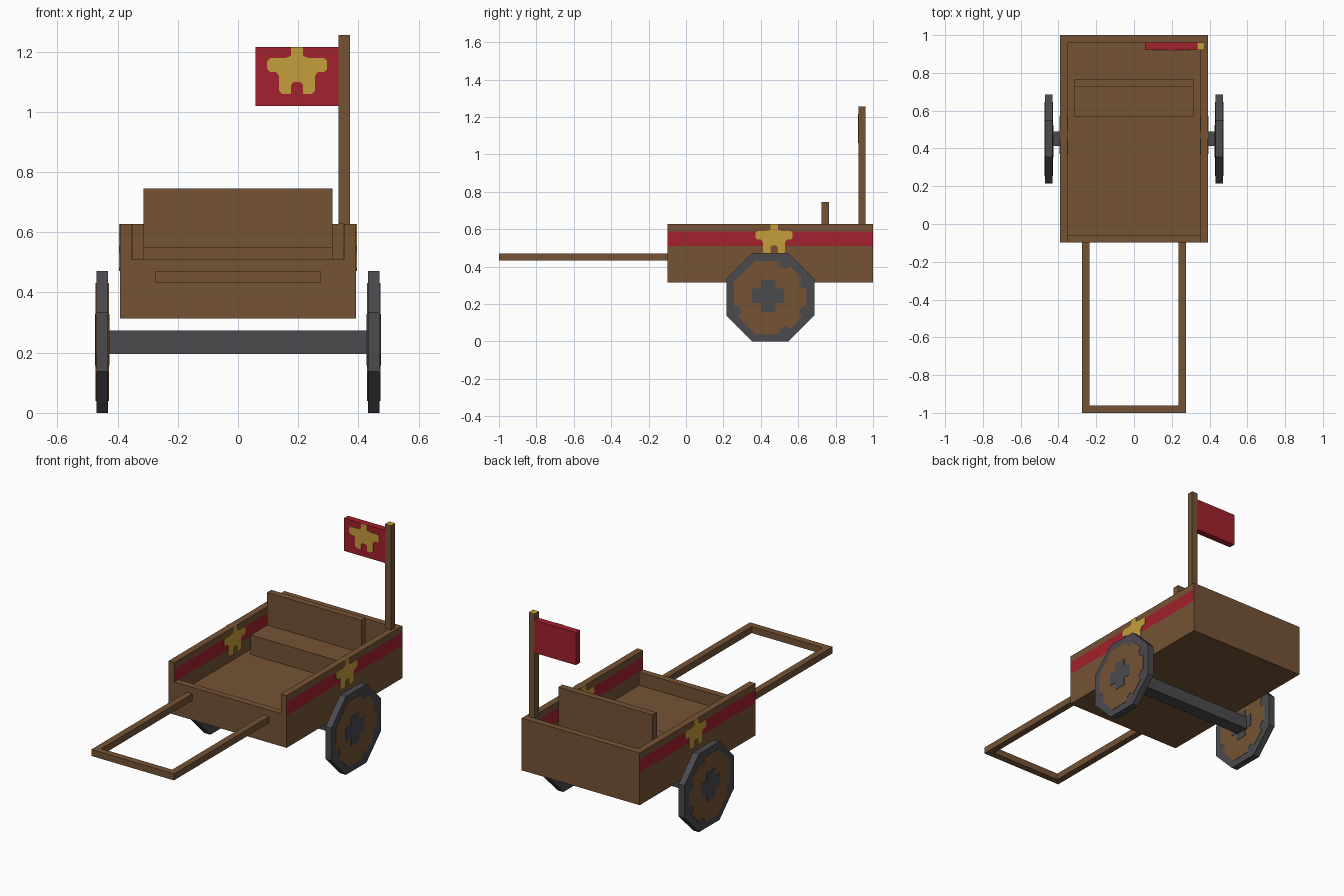
import bpy, bmesh, math
from mathutils import Vector

if "Cube" in bpy.data.objects:
    bpy.data.objects.remove(bpy.data.objects["Cube"])

U = 2 / 51  # building unit


def material(name, rgb):
    m = bpy.data.materials.new(name)
    m.diffuse_color = (*rgb, 1)
    m.use_nodes = True
    m.node_tree.nodes["Principled BSDF"].inputs["Base Color"].default_value = m.diffuse_color
    return m


WOOD = material("wood brown", (0.178, 0.087, 0.036))
RED = material("banner red", (0.36, 0.015, 0.026))
GOLD = material("gold", (0.56, 0.342, 0.045))
IRON = material("iron grey", (0.069, 0.069, 0.078))


def finish(name, bm, mats):
    bmesh.ops.recalc_face_normals(bm, faces=bm.faces)
    me = bpy.data.meshes.new(name)
    bm.to_mesh(me)
    bm.free()
    for m in mats:
        me.materials.append(m)
    ob = bpy.data.objects.new(name, me)
    bpy.context.collection.objects.link(ob)
    return ob


def box(name, x, y, z, *mats, cuts=(), rule=None):
    """Box from ranges, optionally cut at heights, faces coloured by rule."""
    bm = bmesh.new()
    bmesh.ops.create_cube(bm, size=1)
    for v in bm.verts:
        v.co = Vector([(r[0] + r[1]) / 2 + c * (r[1] - r[0]) for r, c in zip((x, y, z), v.co)])
    for h in cuts:
        bmesh.ops.bisect_plane(bm, geom=bm.verts[:] + bm.edges[:] + bm.faces[:],
                               plane_co=(0, 0, h), plane_no=(0, 0, 1))
    bm.normal_update()
    if rule:
        for f in bm.faces:
            f.material_index = int(rule(f.normal, f.calc_center_median()))
    return finish(name, bm, mats)


def plate(name, outline, origin, across, normal, depth, mat):
    """Flat outline (across, up) extruded along normal."""
    bm = bmesh.new()
    o, a, n = Vector(origin), Vector(across), Vector(normal)
    face = bm.faces.new([bm.verts.new(o + a * p + Vector((0, 0, q))) for p, q in outline])
    ext = bmesh.ops.extrude_face_region(bm, geom=[face])
    verts = [g for g in ext["geom"] if isinstance(g, bmesh.types.BMVert)]
    bmesh.ops.translate(bm, verts=verts, vec=n * depth)
    return finish(name, bm, [mat])


def octagon(apothem):
    r = apothem / math.cos(math.pi / 8)
    return [(r * math.cos(a), r * math.sin(a))
            for a in (math.pi / 8 + k * math.pi / 4 for k in range(8))]


# Cart bed
Y0, Y1 = 1 - 28 * U, 1
inner = (-9 * U, 9 * U)
box("floor", inner, (Y0 + U, Y1 - U), (8 * U, 11 * U), WOOD)
box("front_wall", inner, (Y0, Y0 + U), (8 * U, 13 * U), WOOD)
box("back_wall", inner, (Y1 - U, Y1), (8 * U, 16 * U), WOOD)

# Seat and backrest
box("seat", (-8 * U, 8 * U), (1 - 11 * U, 1 - 7 * U), (11 * U, 14 * U), WOOD)
box("backrest", (-8 * U, 8 * U), (1 - 7 * U, 1 - 6 * U), (11 * U, 19 * U), WOOD)

# Pull handle
for s, side in ((-1, "left"), (1, "right")):
    box("handle_rail_" + side, sorted((s * 6 * U, s * 7 * U)), (-1 + U, Y0), (11 * U, 12 * U), WOOD)
box("handle_bar", (-7 * U, 7 * U), (-1, -1 + U), (11 * U, 12 * U), WOOD)

# Star emblem outline, measured down from its top
half = [(.02, 0), (.02, -.03), (.04, -.037), (.09, -.037), (.10, -.047), (.10, -.073),
        (.09, -.083), (.07, -.083), (.06, -.096), (.06, -.146), (.05, -.156),
        (.02, -.156), (.02, -.126), (.01, -.116)]
star = half + [(-p, q) for p, q in reversed(half)]

# Wheel disc with notched corners, and cross-shaped hub
disc = []
for k, (p, q) in enumerate(octagon(5 * U)):
    if k in (0, 1, 4, 6, 7):
        a = math.atan2(q, p)
        for da, r in ((-.15, .2), (-.11, .175), (.11, .175), (.15, .2)):
            disc.append((r * math.cos(a + da), r * math.sin(a + da)))
    else:
        disc.append((p, q))
L, W = .086, .039
hub = [(W, -L), (W, -W), (L, -W), (L, W), (W, W), (W, L),
       (-W, L), (-W, W), (-L, W), (-L, -W), (-W, -W), (-W, -L)]

AY, AZ = 1 - 14 * U, 6 * U  # axle centre
for s, side in ((-1, "left"), (1, "right")):
    # Side wall with a painted stripe on both faces
    box("side_wall_" + side, sorted((s * 9 * U, s * 10 * U)), (Y0, Y1), (8 * U, 16 * U), WOOD, RED,
        cuts=(13 * U, 15 * U),
        rule=lambda n, c: abs(n.x) > .5 and 13 * U < c.z < 15 * U)
    for d, face, x in ((s, "outer", 10 * U), (-s, "inner", 9 * U)):
        plate(f"star_{face}_{side}", star, (s * x, 1 - 13.5 * U, 16 * U),
              (0, 1, 0), (d, 0, 0), .003, GOLD)
    # Wheel
    plate("wheel_" + side, octagon(6 * U), (s * 11 * U, AY, AZ), (0, 1, 0), (s, 0, 0), U, IRON)
    for d, face, x in ((s, "outer", 12 * U), (-s, "inner", 11 * U)):
        plate(f"wheel_disc_{face}_{side}", disc, (s * x, AY, AZ), (0, 1, 0), (d, 0, 0), .002, WOOD)
        plate(f"wheel_hub_{face}_{side}", hub, (s * x, AY - .012, AZ + .008),
              (0, 1, 0), (d, 0, 0), .004, IRON)

# Axle
box("axle", (-11 * U, 11 * U), (AY - U, AY + U), (5 * U, 7 * U), IRON)

# Flag pole with gold top, and flag
FY = (1 - 2 * U, 1 - U)
box("flag_pole", (8.5 * U, 9.5 * U), FY, (16 * U, 32 * U), WOOD, GOLD,
    rule=lambda n, c: n.z > .5)
box("flag", (1.5 * U, 8.5 * U), FY, (26 * U, 31 * U), RED)
plate("flag_star", star, (5 * U, FY[0], 31 * U), (1, 0, 0), (0, -1, 0), .003, GOLD)
